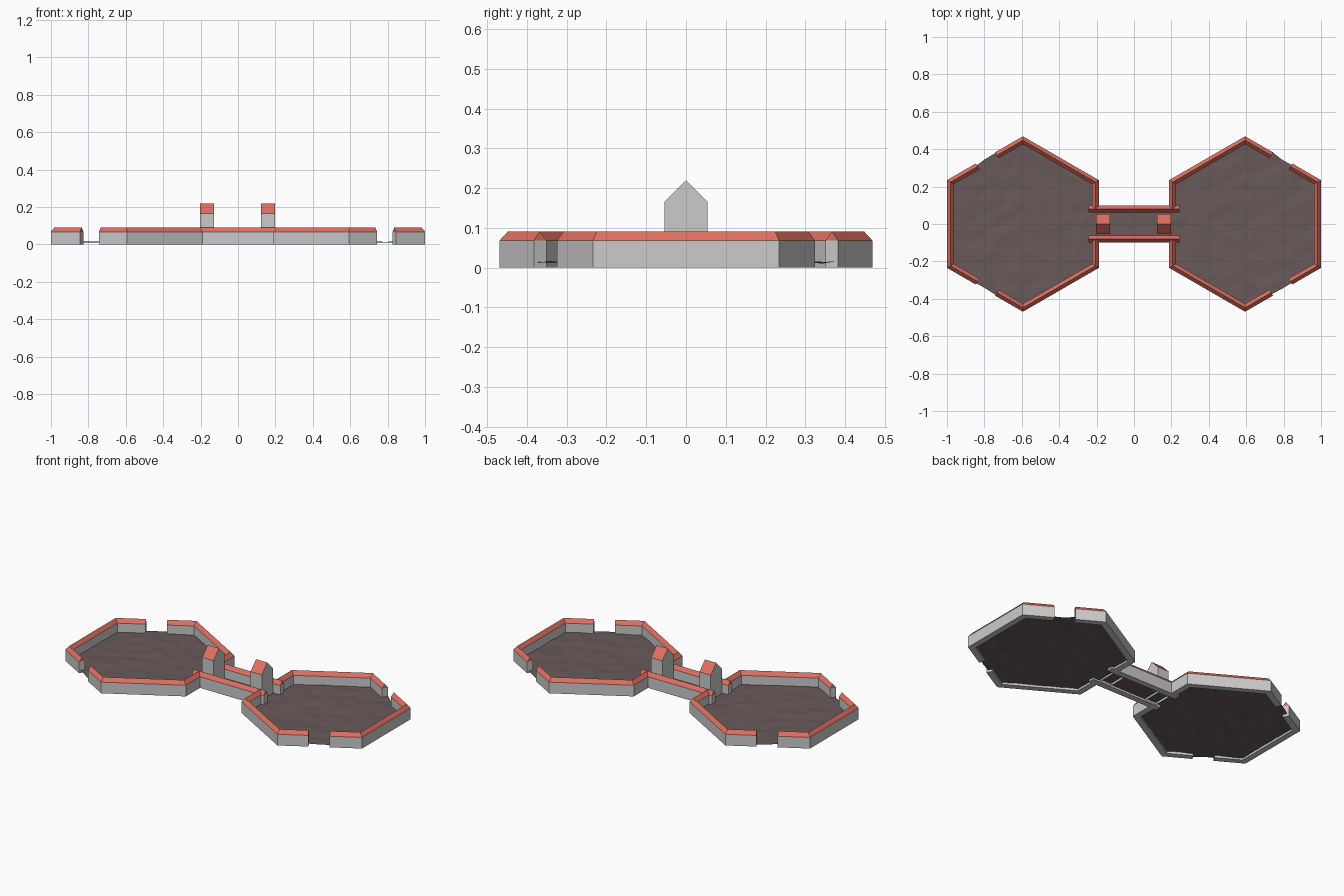
import bpy, bmesh, math, random
from mathutils import Vector

if "Cube" in bpy.data.objects:
    bpy.data.objects.remove(bpy.data.objects["Cube"])

random.seed(4)
R, CX = 0.469, 0.594          # hexagon radius and centre
AP = R * math.cos(math.pi / 6)
W, H, TOP = 0.037, 0.068, 0.091   # wall thickness, eave height, ridge height


def material(name, col):
    m = bpy.data.materials.new(name)
    m.diffuse_color = (*col, 1)
    m.use_nodes = True
    m.node_tree.nodes["Principled BSDF"].inputs["Base Color"].default_value = m.diffuse_color
    return m


RED = material("roof_red", (0.73, 0.16, 0.12))
EARTH = material("earth_brown", (0.14, 0.10, 0.10))


def finish(name, bm, mat=None, normals=True):
    if normals:
        bmesh.ops.recalc_face_normals(bm, faces=bm.faces)
    me = bpy.data.meshes.new(name)
    bm.to_mesh(me)
    bm.free()
    ob = bpy.data.objects.new(name, me)
    bpy.context.collection.objects.link(ob)
    if mat:
        me.materials.append(mat)
    return ob


def sweep(name, path, profile, mat=None):
    """Sweep (inset, z) profile along a ground path with mitred corners."""
    pts = [Vector(p) for p in path]
    dirs = [(b - a).normalized() for a, b in zip(pts, pts[1:])]
    left = [Vector((-d.y, d.x)) for d in dirs]
    bm = bmesh.new()
    rows = []
    for i, p in enumerate(pts):
        a, b = left[max(i - 1, 0)], left[min(i, len(left) - 1)]
        n = (a + b) / (1 + a.dot(b))
        rows.append([bm.verts.new((*(p + n * u), z)) for u, z in profile])
    k = len(profile)
    for r, s in zip(rows, rows[1:]):
        for j in range(k):
            bm.faces.new((r[j], r[(j + 1) % k], s[(j + 1) % k], s[j]))
    bm.faces.new(rows[0])
    bm.faces.new(rows[-1])
    return finish(name, bm, mat)


def wall(name, path):
    sweep(name, path, [(0, 0), (W, 0), (W, H), (0, H)])
    sweep(name + "_roof", path, [(0, H), (W, H), (W / 2, TOP)], RED)


def flip(path, sx, sy):
    out = [(x * sx, y * sy) for x, y in path]
    return out[::-1] if sx * sy < 0 else out


# Hexagonal courtyard walls, counter-clockwise so the inset points inward
inner_x, outer_x = CX - AP, CX + AP
slope = lambda x: R - (x - CX) * math.tan(math.pi / 6)
long_path = [(0.743, slope(0.743)), (CX, R), (inner_x, R / 2), (inner_x, 0.08)]
end_path = [(0.845, -slope(0.845)), (outer_x, -R / 2), (outer_x, R / 2), (0.845, slope(0.845))]
for sx, side in ((1, "right"), (-1, "left")):
    wall(f"{side}_end_wall", flip(end_path, sx, 1))
    for sy, face in ((1, "back"), (-1, "front")):
        wall(f"{side}_{face}_wall", flip(long_path, sx, sy))

# Bridge walls
for sy, face in ((1, "back"), (-1, "front")):
    wall(f"bridge_{face}_wall", flip([(0.243, 0.098), (-0.243, 0.098)], 1, sy))

# Uneven earth floors
for sx, side in ((1, "right"), (-1, "left")):
    bm = bmesh.new()
    ring = [bm.verts.new((sx * CX + (R - 0.008) * math.sin(i * math.pi / 3),
                          (R - 0.008) * math.cos(i * math.pi / 3), 0.013)) for i in range(6)]
    mid = bm.verts.new((sx * CX, 0, 0.013))
    for i in range(6):
        bm.faces.new((mid, ring[(i + 1) % 6], ring[i]))
    bmesh.ops.subdivide_edges(bm, edges=bm.edges[:], cuts=7, use_grid_fill=True)
    for v in bm.verts:
        v.co += Vector((random.uniform(-.006, .006), random.uniform(-.006, .006),
                        random.uniform(-.003, .003)))
    finish(f"{side}_floor", bm, EARTH, False)

# Bridge floor
bm = bmesh.new()
bm.faces.new([bm.verts.new(p) for p in ((-.2, -.07, .013), (.2, -.07, .013), (.2, .07, .013), (-.2, .07, .013))])
finish("bridge_floor", bm, EARTH, False)

# Gatehouse towers with gabled roofs, ridge along x
D, EAVE, PEAK = 0.054, 0.165, 0.22
for cx, side in ((0.16, "right"), (-0.166, "left")):
    xs = (cx - 0.038, cx + 0.038)
    bm = bmesh.new()
    a, b = [[bm.verts.new((x, y, z)) for y, z in
             ((-D, 0), (-D, EAVE), (0, PEAK), (D, EAVE), (D, 0))] for x in xs]
    bm.faces.new(a)
    bm.faces.new(b)
    roofs = []
    for j in range(4):
        f = bm.faces.new((a[j], a[j + 1], b[j + 1], b[j]))
        if j in (1, 2):
            f.material_index = 1
    ob = finish(f"{side}_tower", bm)
    ob.data.materials.append(None)
    ob.data.materials.append(RED)
    for p in ob.data.polygons:
        p.material_index = 1 if abs(p.normal.z) > 0.3 else 0
